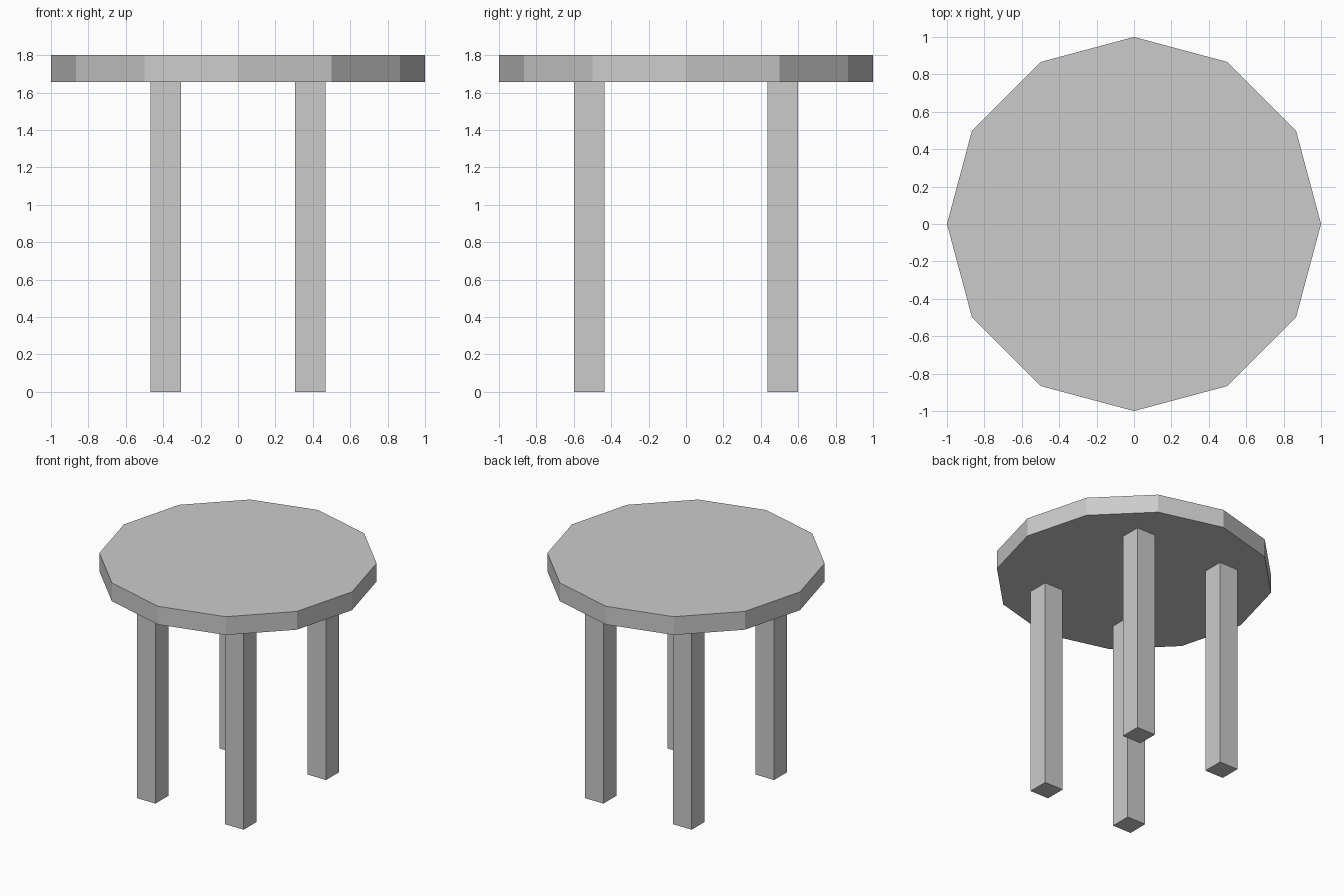
import bpy

if "Cube" in bpy.data.objects:
    bpy.data.objects.remove(bpy.data.objects["Cube"])

TOP_Z, UNDER_Z = 1.80, 1.655
LEG_W, LEG_X, LEG_Y = 0.163, 0.387, 0.516

# Twelve-sided table top, with a corner on each axis
bpy.ops.mesh.primitive_cylinder_add(vertices=12, radius=1, depth=TOP_Z - UNDER_Z,
                                    location=(0, 0, (TOP_Z + UNDER_Z) / 2))
bpy.context.object.name = "table_top"


# Square legs, standing on the floor and meeting the underside
def add_leg(name, x, y):
    bpy.ops.mesh.primitive_cube_add(size=1, location=(x, y, UNDER_Z / 2))
    leg = bpy.context.object
    leg.name = name
    leg.scale = (LEG_W, LEG_W, UNDER_Z)
    bpy.ops.object.transform_apply(location=False, rotation=False, scale=True)


for depth_name, sy in (("front", -1), ("back", 1)):
    for side_name, sx in (("left", -1), ("right", 1)):
        add_leg(f"{depth_name}_{side_name}_leg", sx * LEG_X, sy * LEG_Y)
